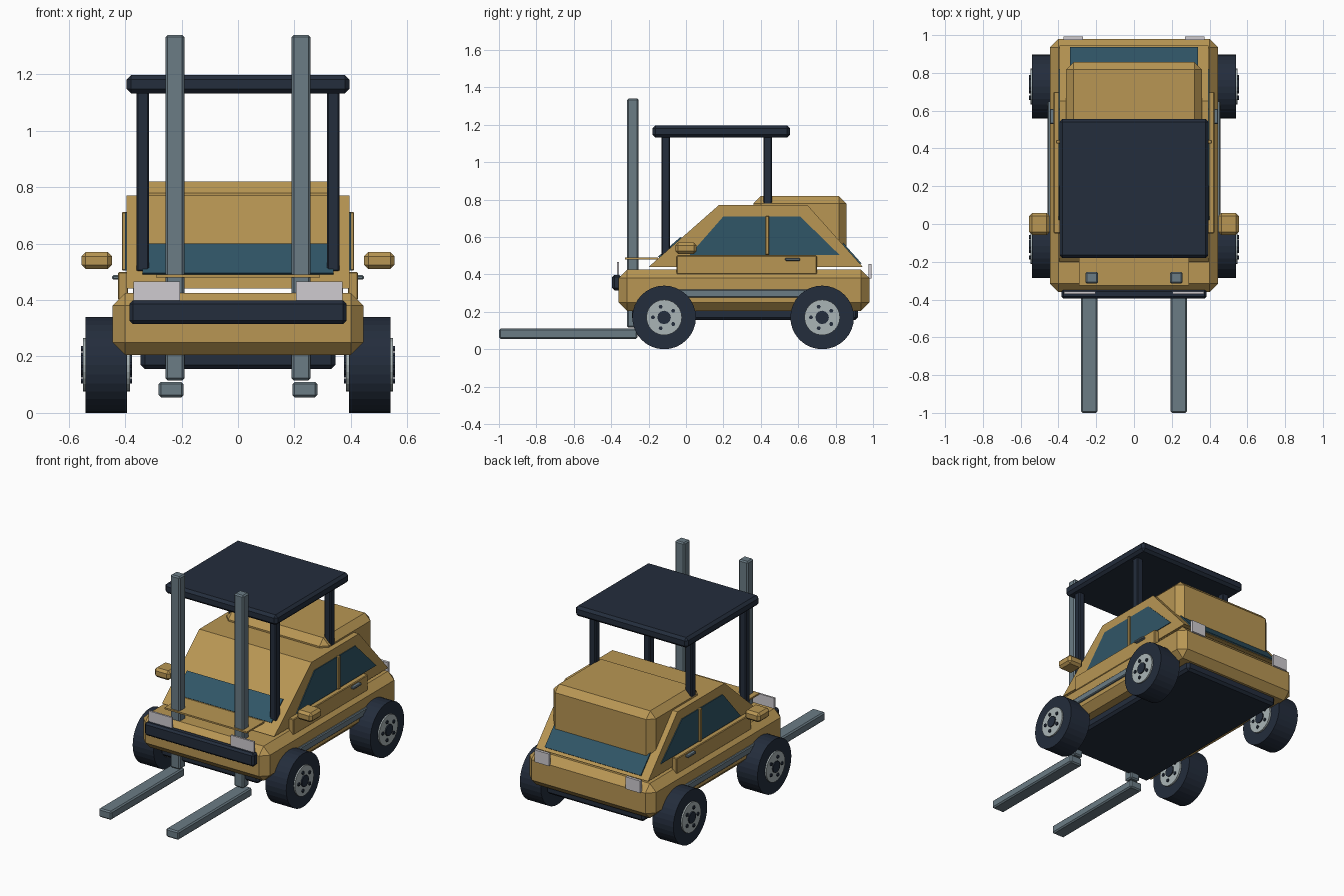
import bpy, bmesh, math
from mathutils import Matrix, Vector

if "Cube" in bpy.data.objects:
    bpy.data.objects.remove(bpy.data.objects["Cube"])


def material(name, rgb):
    m = bpy.data.materials.new(name)
    m.diffuse_color = (*rgb, 1)
    m.use_nodes = True
    m.node_tree.nodes["Principled BSDF"].inputs["Base Color"].default_value = m.diffuse_color
    return m


GOLD = material("ochre_paint", (0.48, 0.305, 0.088))
NAVY = material("dark_navy", (0.017, 0.026, 0.045))
STEEL = material("steel_grey", (0.145, 0.20, 0.235))
GLASS = material("blue_glass", (0.030, 0.092, 0.135))
RIM = material("silver_rim", (0.40, 0.46, 0.47))
LAMP = material("pale_lamp", (0.62, 0.60, 0.63))


def finish(name, bm, mat):
    bmesh.ops.recalc_face_normals(bm, faces=bm.faces)
    me = bpy.data.meshes.new(name)
    bm.to_mesh(me)
    bm.free()
    me.materials.append(mat)
    ob = bpy.data.objects.new(name, me)
    bpy.context.collection.objects.link(ob)
    return ob


def box(name, x, y, z, mat, bevel=0.0):
    """Box from (min, max) ranges with one-segment chamfers."""
    bm = bmesh.new()
    bmesh.ops.create_cube(bm, size=1)
    for v in bm.verts:
        v.co = Vector([(r[0] + r[1]) / 2 + c * (r[1] - r[0]) for r, c in zip((x, y, z), v.co)])
    if bevel:
        bmesh.ops.bevel(bm, geom=bm.edges[:], offset=bevel, segments=1, affect='EDGES')
    return finish(name, bm, mat)


def pair(name, x, y, z, mat, bevel=0.0):
    """The same box on both sides."""
    box(name + "_right", x, y, z, mat, bevel)
    box(name + "_left", (-x[1], -x[0]), y, z, mat, bevel)


def prism(name, profile, x0, x1, mat):
    """Side (y, z) profile extruded along x."""
    bm = bmesh.new()
    f = bm.faces.new([bm.verts.new((x0, y, z)) for y, z in profile])
    ext = bmesh.ops.extrude_face_region(bm, geom=[f])
    for v in ext["geom"]:
        if isinstance(v, bmesh.types.BMVert):
            v.co.x = x1
    return finish(name, bm, mat)


def disc(name, x0, x1, y, z, r, mat, sides):
    """Cylinder lying along x."""
    bm = bmesh.new()
    turn = Matrix.Translation(((x0 + x1) / 2, y, z)) @ Matrix.Rotation(math.pi / 2, 4, 'Y')
    bmesh.ops.create_cone(bm, cap_ends=True, segments=sides, radius1=r, radius2=r,
                          depth=abs(x1 - x0), matrix=turn)
    return finish(name, bm, mat)


# Body
box("lower_body", (-0.445, 0.445), (-0.36, 0.98), (0.205, 0.425), GOLD, 0.045)
box("chassis", (-0.345, 0.345), (-0.29, 0.92), (0.155, 0.26), NAVY, 0.015)
FRONT = ((-0.2, 0.44), (0.175, 0.77))
REAR = ((0.945, 0.44), (0.65, 0.77))
prism("cabin", [FRONT[0], FRONT[1], REAR[1], REAR[0]], -0.395, 0.395, GOLD)
box("rear_counterweight", (-0.36, 0.36), (0.36, 0.857), (0.5, 0.82), GOLD, 0.04)
box("hood_plate", (-0.29, 0.29), (-0.325, -0.15), (0.48, 0.49), GOLD)


# Sloped windows laid on the cabin ends
def slope_window(name, line, z0, z1, out):
    (ya, za), (yb, zb) = line
    at = lambda z: ya + (yb - ya) * (z - za) / (zb - za)
    prism(name, [(at(z0), z0), (at(z1), z1), (at(z1) + out, z1 + 0.005),
                 (at(z0) + out, z0 + 0.005)], -0.338, 0.338, GLASS)


slope_window("windshield", FRONT, 0.49, 0.595, -0.006)
slope_window("rear_window", REAR, 0.455, 0.57, 0.006)

# Side details
for s, side in ((1, "right"), (-1, "left")):
    prism("side_window_" + side, [(0.02, 0.505), (0.2, 0.71), (0.61, 0.71), (0.82, 0.505)],
          s * 0.39, s * 0.4, GLASS)
pair("window_pillar", (0.39, 0.412), (0.425, 0.445), (0.505, 0.712), GOLD, 0.003)
pair("door_panel", (0.39, 0.425), (-0.05, 0.7), (0.4, 0.5), GOLD, 0.004)
pair("door_handle", (0.42, 0.446), (0.53, 0.61), (0.473, 0.488), STEEL, 0.004)
pair("side_stripe", (0.43, 0.458), (-0.05, 0.65), (0.277, 0.32), STEEL, 0.005)
pair("mirror", (0.447, 0.555), (-0.057, 0.057), (0.51, 0.57), GOLD, 0.015)

# Bumper and lamps
box("front_bumper", (-0.385, 0.385), (-0.395, -0.345), (0.315, 0.398), NAVY, 0.012)
pair("headlamp", (0.205, 0.37), (-0.37, -0.358), (0.39, 0.465), LAMP)
pair("tail_lamp", (0.27, 0.372), (0.975, 0.993), (0.378, 0.455), LAMP)

# Overhead guard
box("guard_roof", (-0.395, 0.395), (-0.18, 0.557), (1.132, 1.197), NAVY, 0.016)
pair("front_post", (0.315, 0.36), (-0.132, -0.086), (0.5, 1.14), NAVY, 0.006)
pair("rear_post", (0.315, 0.36), (0.415, 0.461), (0.765, 1.14), NAVY, 0.006)

# Lifting gear
pair("mast", (0.19, 0.257), (-0.315, -0.253), (0.115, 1.34), STEEL, 0.008)
pair("fork", (0.193, 0.281), (-1.0, -0.26), (0.055, 0.11), STEEL, 0.008)

# Wheels with rims, hubs and bolts on both faces
for s, side in ((1, "right"), (-1, "left")):
    for end, wy in (("front", -0.117), ("rear", 0.728)):
        tag = f"{end}_{side}"
        disc("tyre_" + tag, s * 0.393, s * 0.54, wy, 0.17, 0.17, NAVY, 32)
        disc("rim_" + tag, s * 0.382, s * 0.549, wy, 0.17, 0.095, RIM, 24)
        disc("hub_" + tag, s * 0.376, s * 0.556, wy, 0.17, 0.036, NAVY, 12)
        for i in range(5):
            a = math.tau * i / 5
            disc(f"bolt_{tag}_{i}", s * 0.376, s * 0.556, wy - 0.06 * math.cos(a),
                 0.17 + 0.06 * math.sin(a), 0.011, NAVY, 6)
